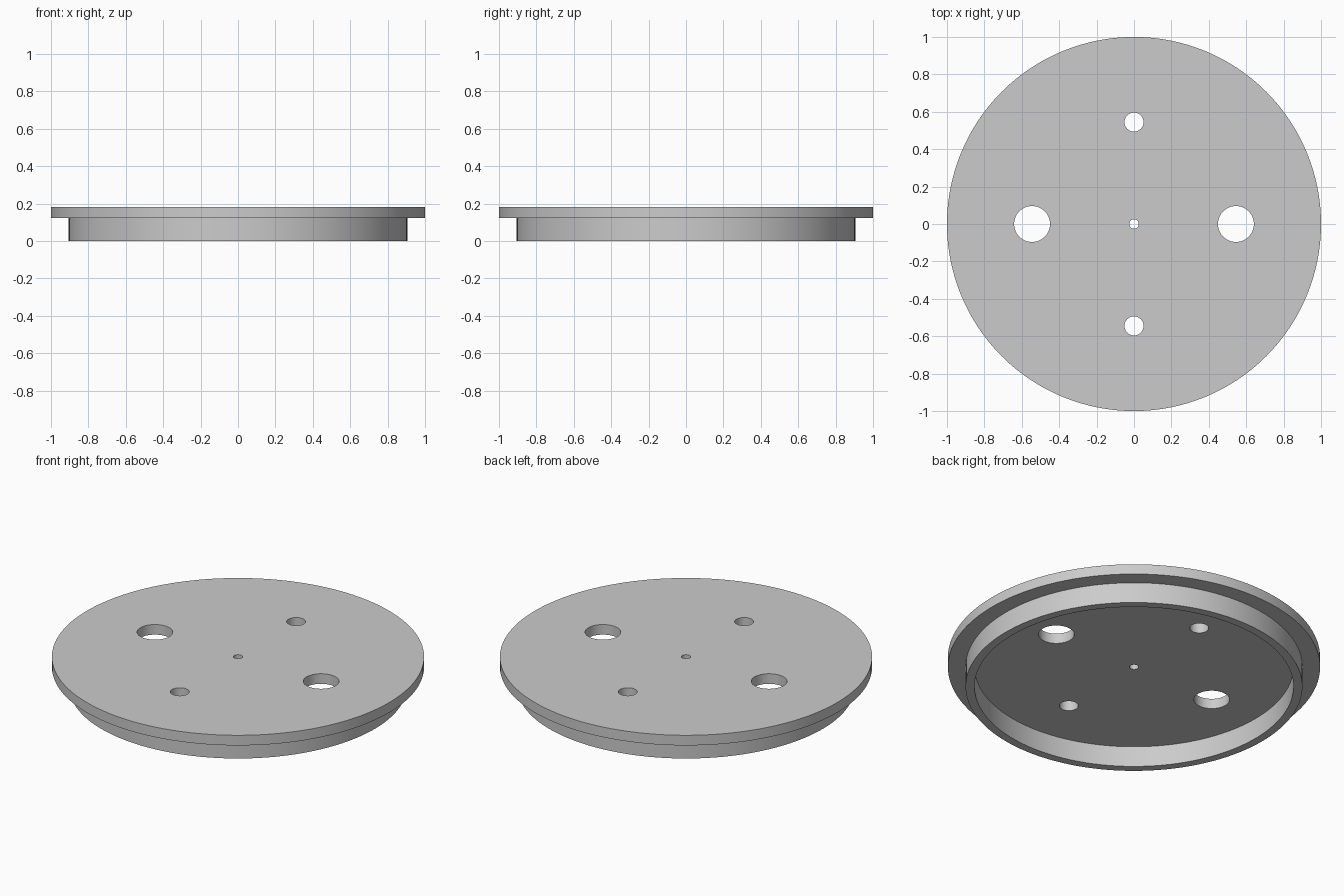
import bpy, bmesh, math
from mathutils import Matrix

cube = bpy.data.objects.get("Cube")
if cube:
    bpy.data.objects.remove(cube, do_unlink=True)

TOP, FLANGE_Z = 0.182, 0.122
HOLE_OFFSET = 0.545

grey = bpy.data.materials.new("light grey")
grey.use_nodes = True
colour = (0.6, 0.6, 0.6, 1)
grey.diffuse_color = colour
grey.node_tree.nodes["Principled BSDF"].inputs["Base Color"].default_value = colour


def add_object(name, bm):
    mesh = bpy.data.meshes.new(name)
    bm.to_mesh(mesh)
    bm.free()
    mesh.materials.append(grey)
    obj = bpy.data.objects.new(name, mesh)
    bpy.context.collection.objects.link(obj)
    return obj


# Flanged lid with a hollow locating rim underneath, turned from a profile
profile = [(0, TOP), (1, TOP), (1, FLANGE_Z), (0.905, FLANGE_Z), (0.905, 0),
           (0.857, 0), (0.857, FLANGE_Z), (0, FLANGE_Z)]
bm = bmesh.new()
verts = [bm.verts.new((r, 0, z)) for r, z in profile]
edges = [bm.edges.new(pair) for pair in zip(verts, verts[1:])]
bmesh.ops.spin(bm, geom=verts + edges, axis=(0, 0, 1), cent=(0, 0, 0),
               angle=math.tau, steps=128, use_duplicate=False)
bmesh.ops.remove_doubles(bm, verts=bm.verts, dist=1e-4)
bmesh.ops.recalc_face_normals(bm, faces=bm.faces)
lid = add_object("flanged_lid", bm)

# Cutters: centre hole, two large side holes, two small front and back holes
holes = [(0, 0, 0.025)]
for side in (-1, 1):
    holes += [(side * HOLE_OFFSET, 0, 0.096), (0, side * HOLE_OFFSET, 0.051)]
bm = bmesh.new()
for x, y, radius in holes:
    bmesh.ops.create_cone(bm, cap_ends=True, segments=48, radius1=radius,
                          radius2=radius, depth=0.4,
                          matrix=Matrix.Translation((x, y, TOP)))
cutter = add_object("hole_cutter", bm)

# Drill the holes and apply the cut
cut = lid.modifiers.new("holes", "BOOLEAN")
cut.operation = "DIFFERENCE"
cut.solver = "EXACT"
cut.object = cutter
bpy.context.view_layer.objects.active = lid
lid.select_set(True)
bpy.ops.object.modifier_apply(modifier=cut.name)
bpy.data.objects.remove(cutter, do_unlink=True)

# Smooth round walls with crisp edges
bpy.ops.object.shade_smooth_by_angle(angle=math.radians(30))
